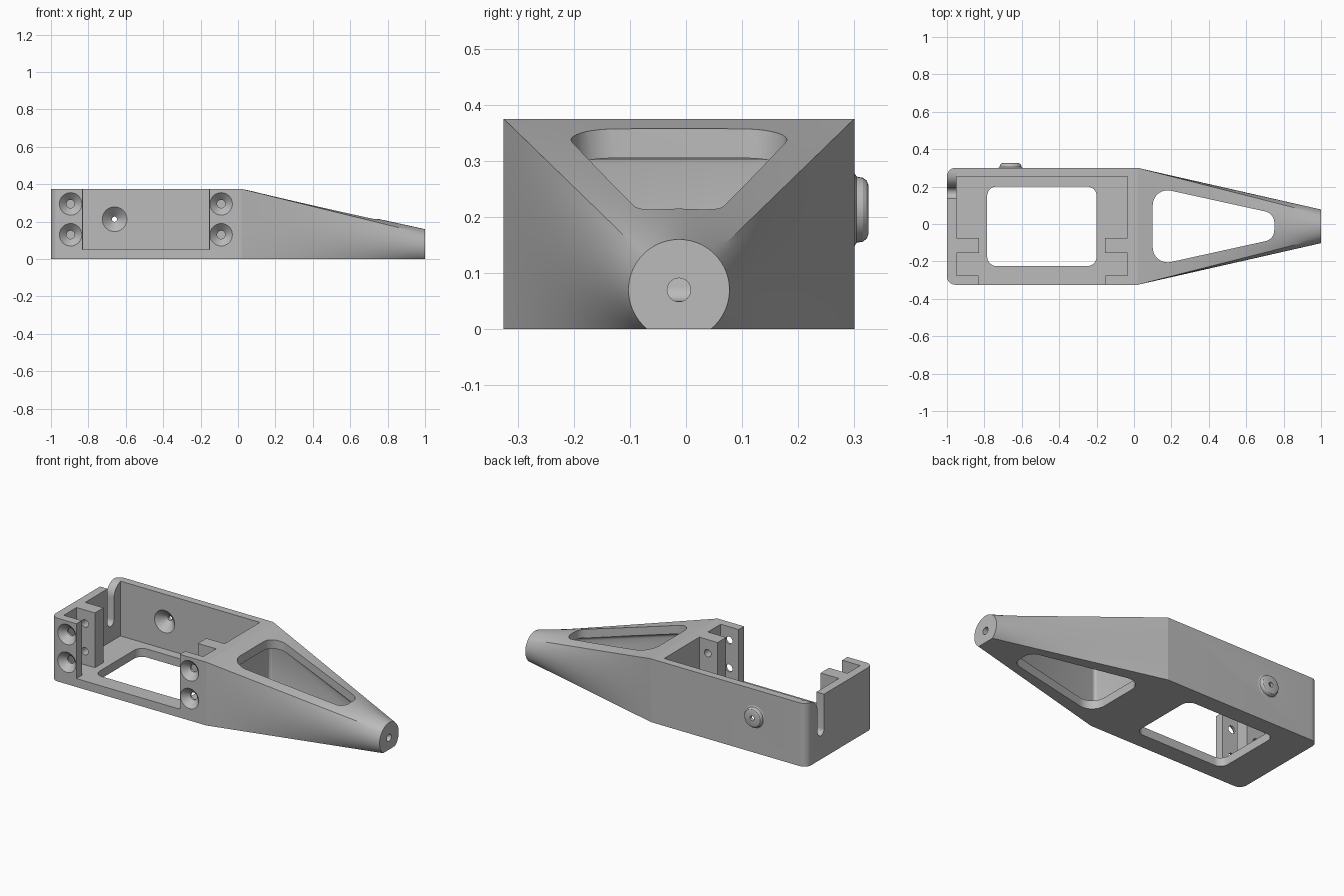
import bpy, bmesh, math
from mathutils import Vector

cube = bpy.data.objects.get("Cube")
if cube:
    bpy.data.objects.remove(cube, do_unlink=True)

grey = bpy.data.materials.new("plain_grey")
grey.use_nodes = True
grey.diffuse_color = (0.5, 0.5, 0.5, 1)
grey.node_tree.nodes["Principled BSDF"].inputs["Base Color"].default_value = (0.5, 0.5, 0.5, 1)

MID_Y = -0.0125      # middle of the body in y
JOIN_X = 0.02        # where the body meets the nose


def make(name, bm):
    bmesh.ops.recalc_face_normals(bm, faces=bm.faces)
    mesh = bpy.data.meshes.new(name)
    bm.to_mesh(mesh)
    bm.free()
    mesh.materials.append(grey)
    obj = bpy.data.objects.new(name, mesh)
    bpy.context.collection.objects.link(obj)
    return obj


def skin(name, rings):
    """Closed solid through a list of equal point rings."""
    bm = bmesh.new()
    loops = [[bm.verts.new(p) for p in ring] for ring in rings]
    n = len(loops[0])
    for a, b in zip(loops, loops[1:]):
        for i in range(n):
            j = (i + 1) % n
            bm.faces.new((a[i], a[j], b[j], b[i]))
    bm.faces.new(loops[0])
    bm.faces.new(loops[-1])
    return make(name, bm)


def prism(name, pts, lo, hi, axis="z"):
    place = {"z": lambda p, h: (p[0], p[1], h), "x": lambda p, h: (h, p[0], p[1])}[axis]
    return skin(name, [[place(p, h) for p in pts] for h in (lo, hi)])


def lathe(name, profile, x, z, steps=32):
    """Turn (radius, y) points about a line along y through x, z."""
    turn = [2 * math.pi * i / steps for i in range(steps)]
    return skin(name, [[(x + r * math.cos(a), y, z + r * math.sin(a)) for a in turn]
                       for r, y in profile])


def arc(cx, cy, r, start, end, steps=10):
    angles = [math.radians(start + (end - start) * i / steps) for i in range(steps + 1)]
    return [(cx + r * math.cos(a), cy + r * math.sin(a)) for a in angles]


def fillet(corners, radii, steps=10):
    """Round the corners of a convex outline."""
    out = []
    for i, (c, r) in enumerate(zip(corners, radii)):
        c = Vector(c)
        if r == 0:
            out.append(tuple(c))
            continue
        u = (Vector(corners[i - 1]) - c).normalized()
        v = (Vector(corners[(i + 1) % len(corners)]) - c).normalized()
        half = u.angle(v) / 2
        centre = c + (u + v).normalized() * (r / math.sin(half))
        a = c + u * (r / math.tan(half)) - centre
        b = c + v * (r / math.tan(half)) - centre
        sweep = math.pi - 2 * half
        for k in range(steps + 1):
            t = k / steps
            p = (a * math.sin((1 - t) * sweep) + b * math.sin(t * sweep)) / math.sin(sweep)
            out.append(tuple(centre + p))
    return out


def combine(obj, tool, operation="DIFFERENCE"):
    mod = obj.modifiers.new("combine", "BOOLEAN")
    mod.operation, mod.object, mod.solver = operation, tool, "EXACT"
    bpy.context.view_layer.update()
    result = bpy.data.meshes.new_from_object(obj.evaluated_get(bpy.context.evaluated_depsgraph_get()))
    obj.modifiers.clear()
    obj.data = result
    bpy.data.objects.remove(tool, do_unlink=True)


# Body block with rounded end corners
outline = [(-1, -0.325), (JOIN_X, -0.325), (JOIN_X, 0.3), (-1, 0.3)]
body = prism("body", fillet(outline, [0.045, 0, 0, 0.045]), 0, 0.375)

# Round boss on the back wall
boss = [(0.066, 0.28), (0.066, 0.3), (0.059, 0.304), (0.057, 0.315), (0.052, 0.322), (0.044, 0.325)]
combine(body, lathe("boss", boss, -0.66, 0.213), "UNION")

# Open bay, leaving a flange and a mounting post at each end
half = [(-0.035, 0.255), (-0.035, -0.075), (-0.155, -0.075), (-0.155, -0.155),
        (-0.035, -0.155), (-0.035, -0.275), (-0.153, -0.275), (-0.153, -0.4)]
bay = half + [(-0.985 - x, y) for x, y in reversed(half)]
combine(body, prism("bay_cutter", bay, 0.05, 0.5))

# Rounded opening in the floor
floor = [(-0.785, -0.225), (-0.2, -0.225), (-0.2, 0.2), (-0.785, 0.2)]
combine(body, prism("floor_cutter", fillet(floor, [0.05] * 4), -0.1, 0.2))

# Cable slot in the end wall, flared at the top
slot = arc(0.165, 0.17, 0.03, 180, 360) + arc(0.275, 0.295, 0.08, 180, 90)
slot += [(0.275, 0.5), (0.135, 0.5)]
combine(body, prism("slot_cutter", slot, -1.1, -0.95, "x"))

# Countersunk screw holes through flanges and posts
screw = [(0.06, -0.35), (0.06, -0.325), (0.022, -0.287), (0.022, -0.05)]
for x in (-0.895, -0.09):
    for z in (0.13, 0.295):
        combine(body, lathe("screw_cutter", screw, x, z))

# Countersunk pivot hole through the boss
pivot = [(0.066, 0.2), (0.066, 0.255), (0.014, 0.305), (0.014, 0.4)]
combine(body, lathe("pivot_cutter", pivot, -0.66, 0.213))

# Nose: rectangle blending to a round tip with a flat underside
TIP_R, TIP_Z, SIDE, TOP = 0.09, 0.07, 14, 14
low = math.degrees(math.asin(-TIP_Z / TIP_R))
tip = arc(MID_Y, TIP_Z, TIP_R, low, 45, SIDE)
tip += arc(MID_Y, TIP_Z, TIP_R, 45, 135, TOP)[1:]
tip += arc(MID_Y, TIP_Z, TIP_R, 135, 180 - low, SIDE)[1:]
root = [(0.3, 0.375 * i / SIDE) for i in range(SIDE + 1)]
root += [(0.3 - 0.625 * i / TOP, 0.375) for i in range(1, TOP + 1)]
root += [(-0.325, 0.375 * (1 - i / SIDE)) for i in range(1, SIDE + 1)]
rings = []
for k in range(15):
    t = k / 14
    rings.append([(JOIN_X + (1 - JOIN_X) * t, a[0] + (b[0] - a[0]) * t, a[1] + (b[1] - a[1]) * t)
                  for a, b in zip(root, tip)])
nose = skin("nose", rings)

# Hollow inside the nose, with rounded edges
ends = [(0.045, 0.25, 0.317), (0.8, 0.065, 0.152)]
hollow = skin("hollow_cutter", [[(x, MID_Y - w, 0.05), (x, MID_Y + w, 0.05),
                                 (x, MID_Y + w, top), (x, MID_Y - w, top)] for x, w, top in ends])
bm = bmesh.new()
bm.from_mesh(hollow.data)
bmesh.ops.bevel(bm, geom=bm.edges[:], offset=0.025, segments=4, profile=0.5, affect="EDGES")
bm.to_mesh(hollow.data)
bm.free()
combine(nose, hollow)

# Tapered window through the nose
window = [(0.1, MID_Y - 0.212), (0.75, MID_Y - 0.069), (0.75, MID_Y + 0.069), (0.1, MID_Y + 0.212)]
combine(nose, prism("window_cutter", fillet(window, [0.08, 0.06, 0.06, 0.08]), -0.1, 0.5))

# Bore through the tip
bore = [(y, z) for y, z in arc(MID_Y, TIP_Z, 0.021, 0, 345, 23)]
combine(nose, prism("bore_cutter", bore, 0.7, 1.1, "x"))

# Smooth the curved faces, keep the edges sharp
for obj in (body, nose):
    bpy.ops.object.select_all(action="DESELECT")
    obj.select_set(True)
    bpy.context.view_layer.objects.active = obj
    bpy.ops.object.shade_smooth_by_angle(angle=math.radians(25))
